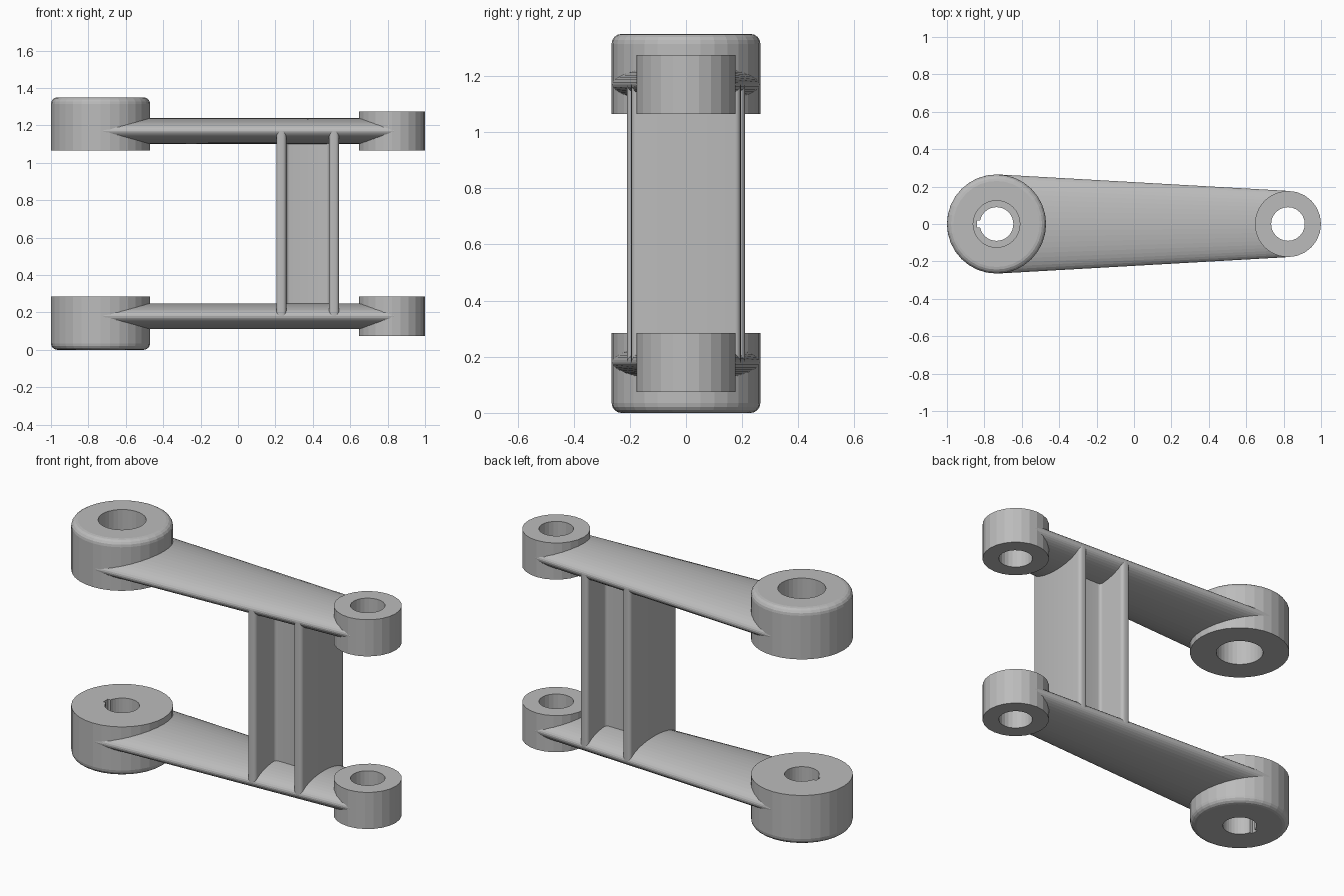
import bpy, bmesh, math

cube = bpy.data.objects.get("Cube")
if cube:
    bpy.data.objects.remove(cube, do_unlink=True)

GREY = (0.5, 0.5, 0.5, 1)
metal = bpy.data.materials.new("plain grey metal")
metal.use_nodes = True
metal.diffuse_color = GREY
metal.node_tree.nodes["Principled BSDF"].inputs["Base Color"].default_value = GREY

BIG_X, BIG_R = -0.735, 0.265
SMALL_X, SMALL_R = 0.823, 0.177
MID_Z = 0.675
ARM_Z = 0.18
ARM_X0, ARM_X1 = -0.72, 0.833


def half_width(x):
    """Half the width of the tapering arm at x."""
    t = (x - ARM_X0) / (ARM_X1 - ARM_X0)
    return 0.2645 + t * (0.1765 - 0.2645)


def finish(bm, name):
    bmesh.ops.recalc_face_normals(bm, faces=bm.faces)
    mesh = bpy.data.meshes.new(name)
    bm.to_mesh(mesh)
    bm.free()
    mesh.materials.append(metal)
    obj = bpy.data.objects.new(name, mesh)
    bpy.context.collection.objects.link(obj)
    return obj


def skin(bm, loops, closed):
    """Join a row of equal vertex loops with quads."""
    n = len(loops[0])
    pairs = list(zip(loops, loops[1:]))
    if closed:
        pairs.append((loops[-1], loops[0]))
    for a, b in pairs:
        for i in range(n):
            j = (i + 1) % n
            bm.faces.new((a[i], a[j], b[j], b[i]))


def lathe(name, x, profile, sides, flip):
    """Spin a closed (radius, z) profile about a vertical axis."""
    bm = bmesh.new()
    loops = []
    for r, z in profile:
        z = 2 * MID_Z - z if flip else z
        loops.append([bm.verts.new((x + r * math.cos(a), r * math.sin(a), z))
                      for a in (math.tau * i / sides for i in range(sides))])
    skin(bm, loops, True)
    return finish(bm, name)


def cut(obj, cutter):
    cutter.hide_render = True
    cutter.hide_set(True)
    mod = obj.modifiers.new("cut", 'BOOLEAN')
    mod.operation = 'DIFFERENCE'
    mod.solver = 'EXACT'
    mod.object = cutter


def cylinder_cutter(name, x, r, z):
    bm = bmesh.new()
    bmesh.ops.create_cone(bm, cap_ends=True, segments=32, radius1=r, radius2=r, depth=0.4)
    bmesh.ops.translate(bm, verts=bm.verts, vec=(x, 0, z))
    return finish(bm, name)


def big_profile(bore):
    """Hub section with its outer end rounded."""
    e = 0.035
    arc = [(BIG_R - e + e * math.sin(a), e - e * math.cos(a))
           for a in (math.pi / 2 * i / 4 for i in range(5))]
    return [(bore, 0)] + arc + [(BIG_R, 0.285), (bore, 0.285)]


def build_arm(name, flip):
    z = 2 * MID_Z - ARM_Z if flip else ARM_Z
    bm = bmesh.new()
    loops = []
    for x in (ARM_X0, ARM_X1):
        w = half_width(x)
        loops.append([bm.verts.new((x, w * math.cos(a), z + 0.069 * math.sin(a)))
                      for a in (math.tau * i / 48 for i in range(48))])
    skin(bm, loops, False)
    bm.faces.new(loops[0])
    bm.faces.new(loops[1])
    arm = finish(bm, name)
    # Clear the inside of both hubs so the bores stay open
    cut(arm, cylinder_cutter(name + "_big_clearance", BIG_X, 0.2, z))
    cut(arm, cylinder_cutter(name + "_small_clearance", SMALL_X, 0.13, z))


# Two matching arms with their hubs, the upper one flipped
small_profile = [(0.09, 0.075), (SMALL_R, 0.075), (SMALL_R, 0.285), (0.09, 0.285)]
for level, flip, bore in (("lower", False, 0.09), ("upper", True, 0.125)):
    build_arm(level + "_arm", flip)
    lathe(level + "_small_hub", SMALL_X, small_profile, 24, flip)
    hub = lathe(level + "_big_hub", BIG_X, big_profile(bore), 32, flip)
    if not flip:
        # Keyway in the lower bore
        bm = bmesh.new()
        bmesh.ops.create_cube(bm, size=1)
        bmesh.ops.scale(bm, verts=bm.verts, vec=(0.08, 0.04, 0.8))
        bmesh.ops.translate(bm, verts=bm.verts, vec=(BIG_X - 0.065, 0, 0.15))
        cut(hub, finish(bm, "keyway_cutter"))

# Upright I-section post: two flanges joined by a thin web
WEB = 0.03
x0, x1, x2, x3 = 0.205, 0.258, 0.487, 0.54
front = [(x0, half_width(x0)), (x1, half_width(x1)), (x1, WEB),
         (x2, WEB), (x2, half_width(x2)), (x3, half_width(x3))]
outline = front + [(x, -y) for x, y in reversed(front)]
bm = bmesh.new()
rings = [[bm.verts.new((x, y, z)) for x, y in outline]
         for z in (ARM_Z, 2 * MID_Z - ARM_Z)]
skin(bm, rings, False)
bm.faces.new(rings[0])
bm.faces.new(rings[1])
bm.normal_update()
upright = [e for e in bm.edges if abs(e.verts[0].co.z - e.verts[1].co.z) > 0.5]
bmesh.ops.bevel(bm, geom=upright, offset=0.018, segments=4, profile=0.5, affect='EDGES')
post = finish(bm, "i_beam_post")
bpy.ops.object.select_all(action='DESELECT')
post.select_set(True)
bpy.context.view_layer.objects.active = post
bpy.ops.object.shade_smooth_by_angle(angle=math.radians(35))
